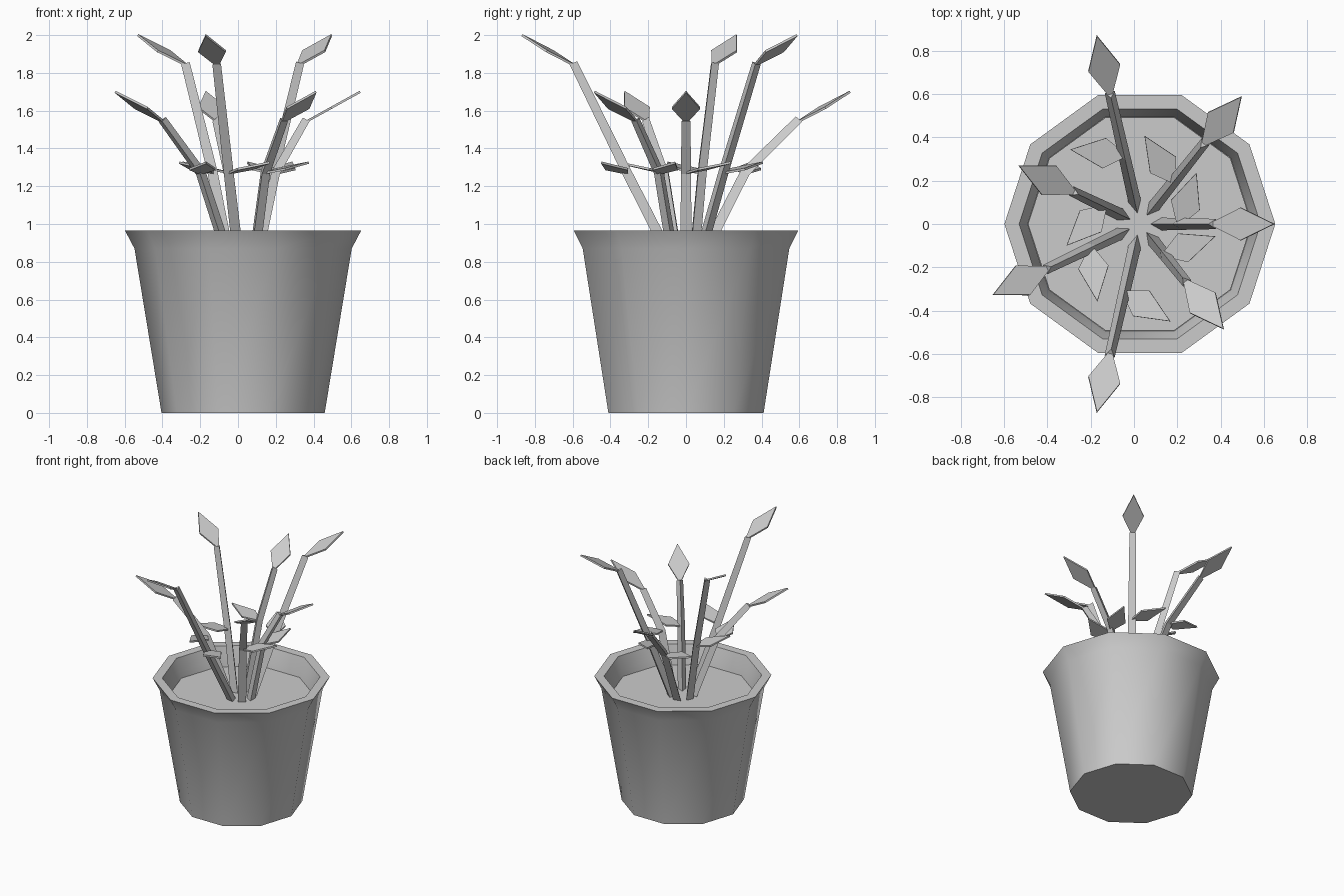
import bpy, bmesh, math
from mathutils import Vector

if "Cube" in bpy.data.objects:
    bpy.data.objects.remove(bpy.data.objects["Cube"])

CX = 0.027  # axis of the pot


def finish(name, bm, smooth=None):
    bmesh.ops.recalc_face_normals(bm, faces=bm.faces)
    me = bpy.data.meshes.new(name)
    bm.to_mesh(me)
    bm.free()
    ob = bpy.data.objects.new(name, me)
    bpy.context.collection.objects.link(ob)
    if smooth:
        bpy.ops.object.select_all(action='DESELECT')
        ob.select_set(True)
        bpy.context.view_layer.objects.active = ob
        bpy.ops.object.shade_smooth_by_angle(angle=math.radians(smooth))
    return ob


def loft(name, rings, smooth=None):
    """Skin a list of point rings and cap both ends."""
    bm = bmesh.new()
    loops = [[bm.verts.new(p) for p in ring] for ring in rings]
    n = len(loops[0])
    for a, b in zip(loops, loops[1:]):
        for i in range(n):
            j = (i + 1) % n
            bm.faces.new((a[i], a[j], b[j], b[i]))
    bm.faces.new(loops[0])
    bm.faces.new(loops[-1])
    return finish(name, bm, smooth)


def circle(r, z, n=10):
    return [Vector((CX + r * math.cos(math.tau * k / n), r * math.sin(math.tau * k / n), z))
            for k in range(n)]


def polar(r, ang, z):
    return Vector((CX + r * math.cos(ang), r * math.sin(ang), z))


def leaf(name, base, tip, wide=0.45, width=0.15, thick=0.012):
    """Thin kite-shaped blade from base to tip."""
    d = tip - base
    side = Vector((-d.y, d.x, 0)).normalized() * width / 2
    up = d.cross(side).normalized() * thick / 2
    mid = base + d * wide
    kite = [base - side * 0.15, mid - side, tip, mid + side, base + side * 0.15]
    loft(name, [[p - up for p in kite], [p + up for p in kite]])


# Pot with flared rim and hollow top, closed by the soil
profile = [(0.432, 0), (0.575, 0.87), (0.625, 0.965), (0.557, 0.965), (0.53, 0.87), (0.518, 0.81)]
loft("pot", [circle(r, z) for r, z in profile], 40)
loft("soil", [circle(0.516, 0.80), circle(0.516, 0.82)])

# Seven bent three-sided stems, each with an end leaf and a side leaf
for i in range(7):
    ang = math.tau * i / 7
    k = i % 3
    tall = 0.3 * (i % 2)
    path = [polar(0.08, ang, 0.80),
            polar((0.18, 0.25, 0.325)[k], ang, 1.27),
            polar((0.34, 0.475, 0.615)[k], ang, 1.55 + tall)]
    out = Vector((math.cos(ang), math.sin(ang), 0))
    side = Vector((-out.y, out.x, 0))
    rings = []
    for j, p in enumerate(path):
        d = (path[min(j + 1, 2)] - path[max(j - 1, 0)]).normalized()
        inward = side.cross(d).normalized()
        if inward.dot(out) > 0:
            inward = -inward
        r = (0.034, 0.031, 0.027)[j]
        rings.append([p + inward * r,
                      p - inward * r * 0.5 + side * r * 0.87,
                      p - inward * r * 0.5 - side * r * 0.87])
    loft(f"stem_{i + 1}", rings)
    leaf(f"end_leaf_{i + 1}", path[2] - Vector((0, 0, 0.005)),
         polar((0.62, 0.752, 0.891)[k], ang, 1.70 + tall))
    turn = ang + math.radians(71)
    tip = path[1] + Vector((0.25 * math.cos(turn), 0.25 * math.sin(turn), 0.055))
    leaf(f"side_leaf_{i + 1}", path[1], tip, wide=0.37, width=0.14)
